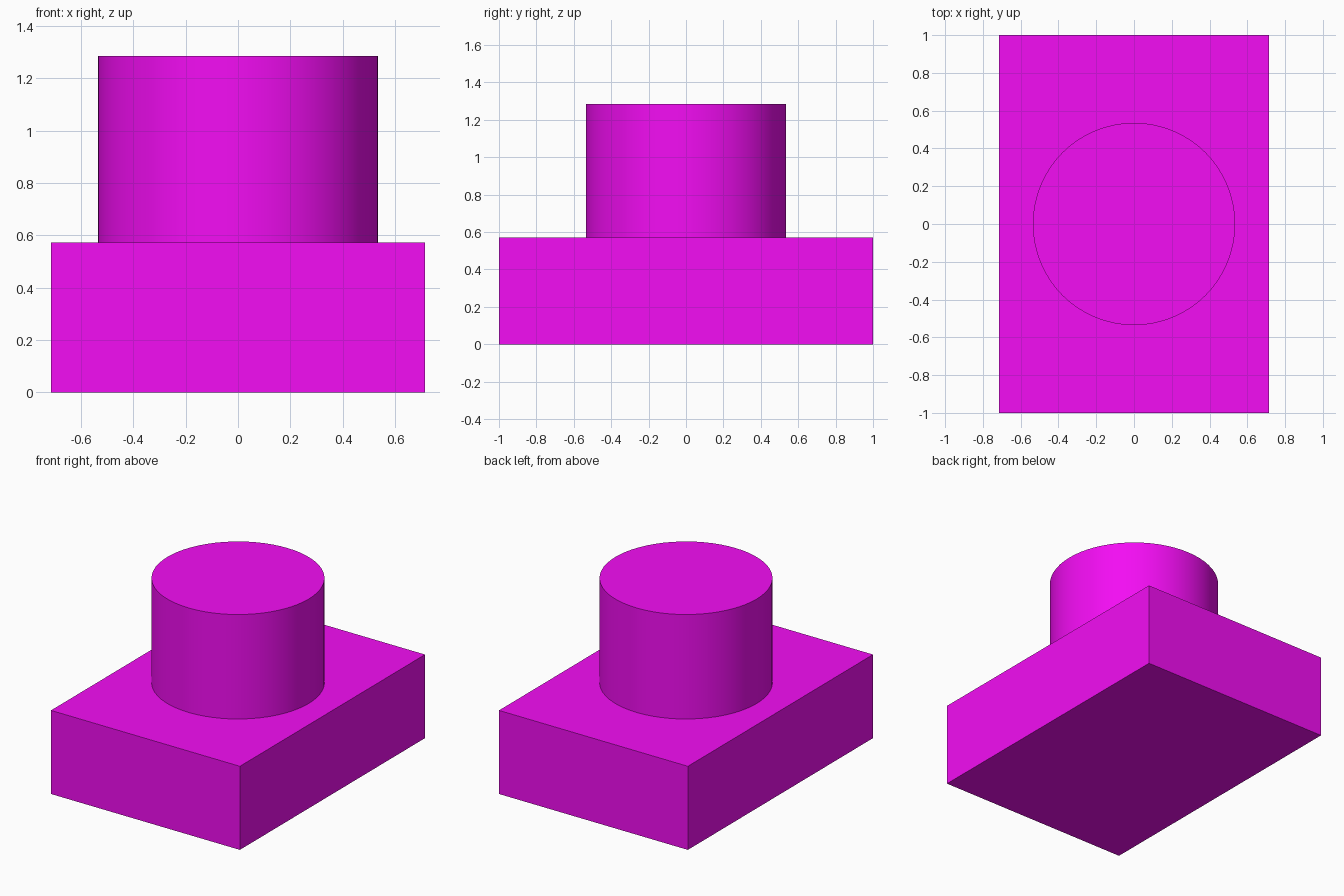
import bpy
import math

if "Cube" in bpy.data.objects:
    bpy.data.objects.remove(bpy.data.objects["Cube"])

HALF_X, HALF_Y = 0.7143, 1.0
BASE_H = 0.5714
STUD_R, STUD_H = 0.5357, 0.7143

magenta = bpy.data.materials.new("magenta")
magenta.diffuse_color = (0.9, 0.004, 0.9, 1.0)
magenta.use_nodes = True
magenta.node_tree.nodes["Principled BSDF"].inputs["Base Color"].default_value = magenta.diffuse_color


def finish(name):
    """Name the active object and give it the shared colour."""
    obj = bpy.context.object
    obj.name = name
    obj.data.materials.append(magenta)
    return obj


# Rectangular base block
bpy.ops.mesh.primitive_cube_add(size=1, location=(0, 0, BASE_H / 2))
base = finish("base_block")
base.scale = (2 * HALF_X, 2 * HALF_Y, BASE_H)
bpy.ops.object.transform_apply(location=False, rotation=False, scale=True)

# Round stud standing on the block
bpy.ops.mesh.primitive_cylinder_add(vertices=64, radius=STUD_R, depth=STUD_H,
                                    location=(0, 0, BASE_H + STUD_H / 2))
finish("round_stud")
bpy.ops.object.shade_smooth_by_angle(angle=math.radians(30))
